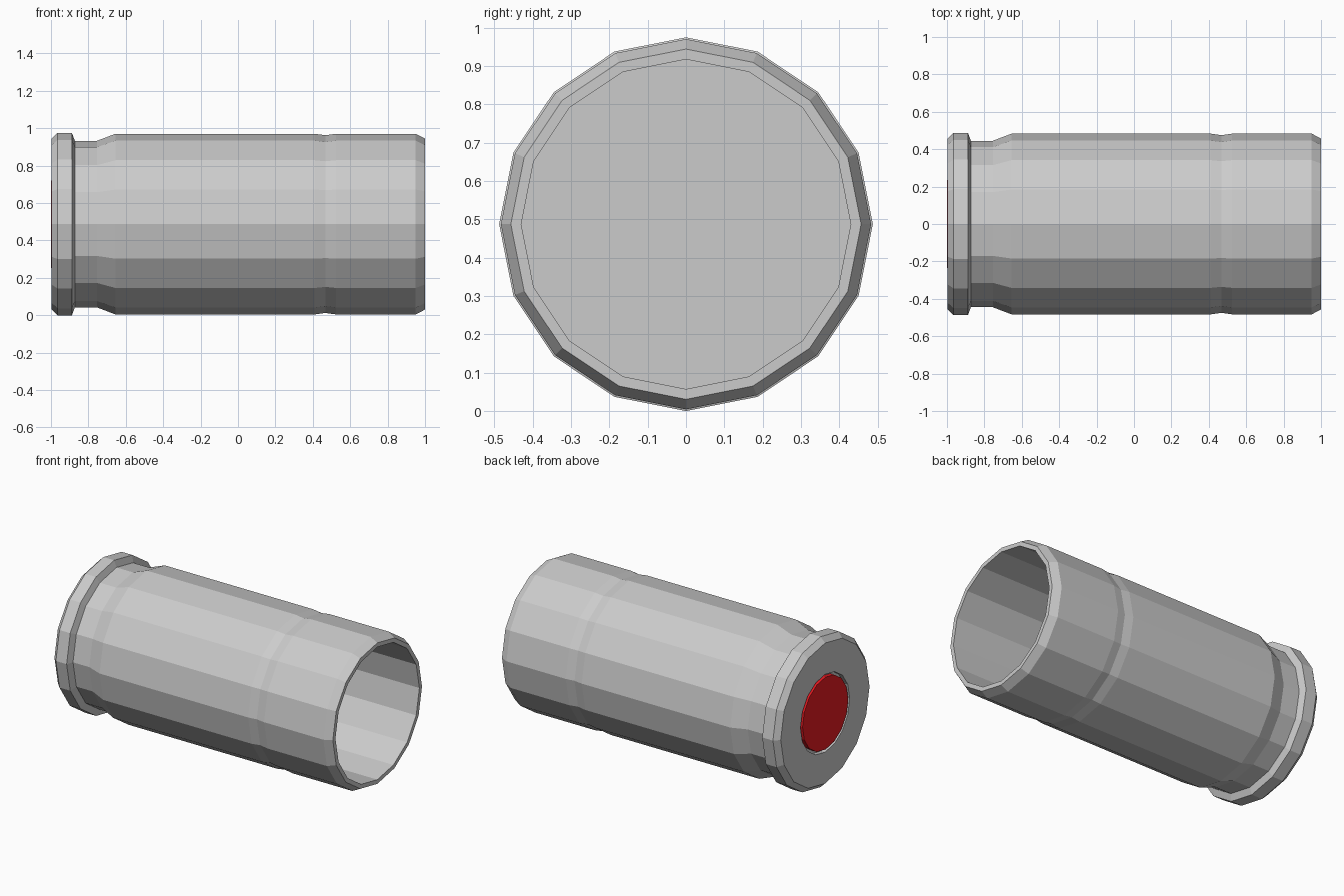
import bpy, bmesh
from math import sin, cos, tau

if "Cube" in bpy.data.objects:
    bpy.data.objects.remove(bpy.data.objects["Cube"])

SIDES = 16
AXIS_Z = 0.4875


def lathe(name, profile, cap_start=False, cap_end=False):
    """Revolve (x, radius) points around the lengthwise axis, flat shaded."""
    bm = bmesh.new()
    rings = []
    for x, r in profile:
        rings.append([bm.verts.new((x, r * sin(i * tau / SIDES), AXIS_Z + r * cos(i * tau / SIDES)))
                      for i in range(SIDES)])
    for a, b in zip(rings, rings[1:]):
        for i in range(SIDES):
            j = (i + 1) % SIDES
            bm.faces.new((a[i], a[j], b[j], b[i]))
    if cap_start:
        bm.faces.new(rings[0])
    if cap_end:
        bm.faces.new(rings[-1])
    bmesh.ops.recalc_face_normals(bm, faces=bm.faces)
    mesh = bpy.data.meshes.new(name)
    bm.to_mesh(mesh)
    bm.free()
    obj = bpy.data.objects.new(name, mesh)
    bpy.context.collection.objects.link(obj)
    return obj


# Casing: primer pocket, rim, groove, body with crimp, mouth, hollow inside
lathe("casing", [
    (-0.97, 0.252), (-0.998, 0.252),
    (-0.998, 0.455), (-0.965, 0.4875), (-0.888, 0.4875),
    (-0.872, 0.445), (-0.755, 0.445), (-0.655, 0.483),
    (0.41, 0.483), (0.467, 0.475), (0.525, 0.483),
    (0.95, 0.483), (1.0, 0.457),
    (1.0, 0.43), (-0.75, 0.43),
], cap_start=True, cap_end=True)

# Primer: red disc set in the pocket, leaving a thin groove round it
primer = lathe("primer", [(-1.0, 0.234), (-0.97, 0.234)], cap_start=True, cap_end=True)
red = bpy.data.materials.new("primer_red")
red.diffuse_color = (0.8, 0.01, 0.015, 1)
red.use_nodes = True
red.node_tree.nodes["Principled BSDF"].inputs["Base Color"].default_value = red.diffuse_color
primer.data.materials.append(red)
